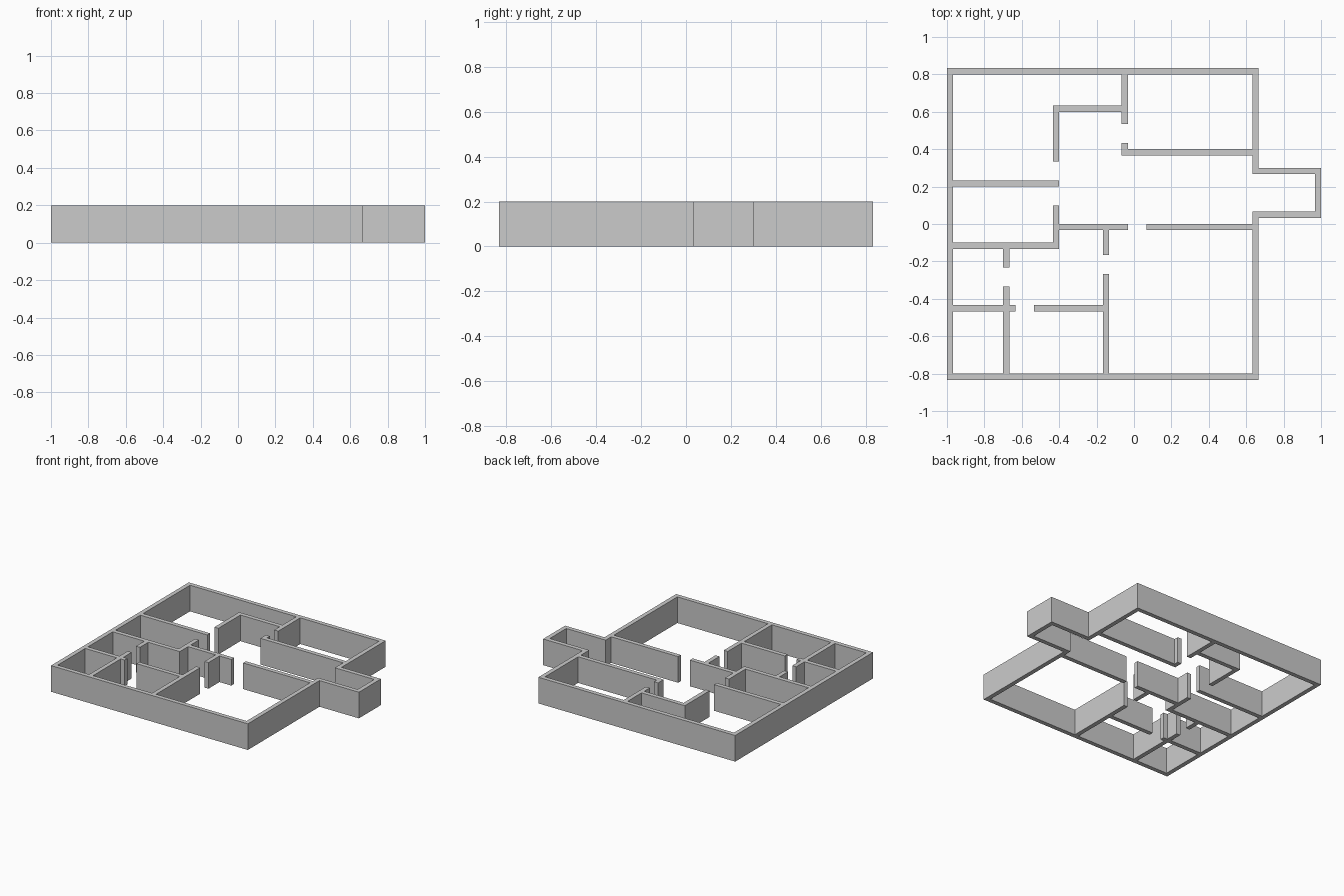
import bpy, bmesh
from math import radians

if "Cube" in bpy.data.objects:
    bpy.data.objects.remove(bpy.data.objects["Cube"])

U = 1 / 30          # plan module: every wall is one module thick
HEIGHT = 0.2

# Wall runs on the module grid: (x0, y0, x1, y1)
OUTER = [
    (-30, 24, 20, 25), (-30, -25, 20, -24), (-30, -25, -29, 25),
    (19, 8, 20, 25), (19, -25, 20, 2),
    (19, 8, 30, 9), (19, 1, 30, 2), (29, 1, 30, 9),        # entrance bay
]
INNER = [
    (-2, 16, -1, 25), (-13, 18, -1, 19), (-13, 10, -12, 19),  # upper rooms
    (-2, 11, -1, 13), (-2, 11, 20, 12),
    (-30, 6, -12, 7), (-13, -4, -12, 3), (-30, -4, -12, -3),  # left rooms
    (-13, -1, -1, 0), (2, -1, 20, 0),                         # central corridor
    (-5, -5, -4, 0), (-5, -25, -4, -8),                       # lower rooms
    (-21, -7, -20, -3), (-21, -25, -20, -10),
    (-30, -14, -19, -13), (-16, -14, -4, -13),
]


def build_walls(name, runs):
    """Merge the runs into one footprint and extrude it into a closed shell."""
    cells = {(x, y) for x0, y0, x1, y1 in runs
             for x in range(x0, x1) for y in range(y0, y1)}
    bm = bmesh.new()
    corners = {}

    def corner(x, y):
        if (x, y) not in corners:
            corners[x, y] = bm.verts.new((x * U, y * U, 0))
        return corners[x, y]

    for x, y in sorted(cells):
        bm.faces.new([corner(x, y), corner(x + 1, y),
                      corner(x + 1, y + 1), corner(x, y + 1)])

    # Raise the footprint, keeping the underside
    result = bmesh.ops.extrude_face_region(bm, geom=bm.faces[:], use_keep_orig=True)
    top = [g for g in result["geom"] if isinstance(g, bmesh.types.BMVert)]
    bmesh.ops.translate(bm, verts=top, vec=(0, 0, HEIGHT))
    bmesh.ops.recalc_face_normals(bm, faces=bm.faces[:])

    # Merge flat cells into clean wall faces
    bmesh.ops.dissolve_limit(bm, angle_limit=radians(1),
                             verts=bm.verts[:], edges=bm.edges[:])
    mesh = bpy.data.meshes.new(name)
    bm.to_mesh(mesh)
    bm.free()
    obj = bpy.data.objects.new(name, mesh)
    bpy.context.collection.objects.link(obj)
    return obj


build_walls("floor_plan_walls", OUTER + INNER)
